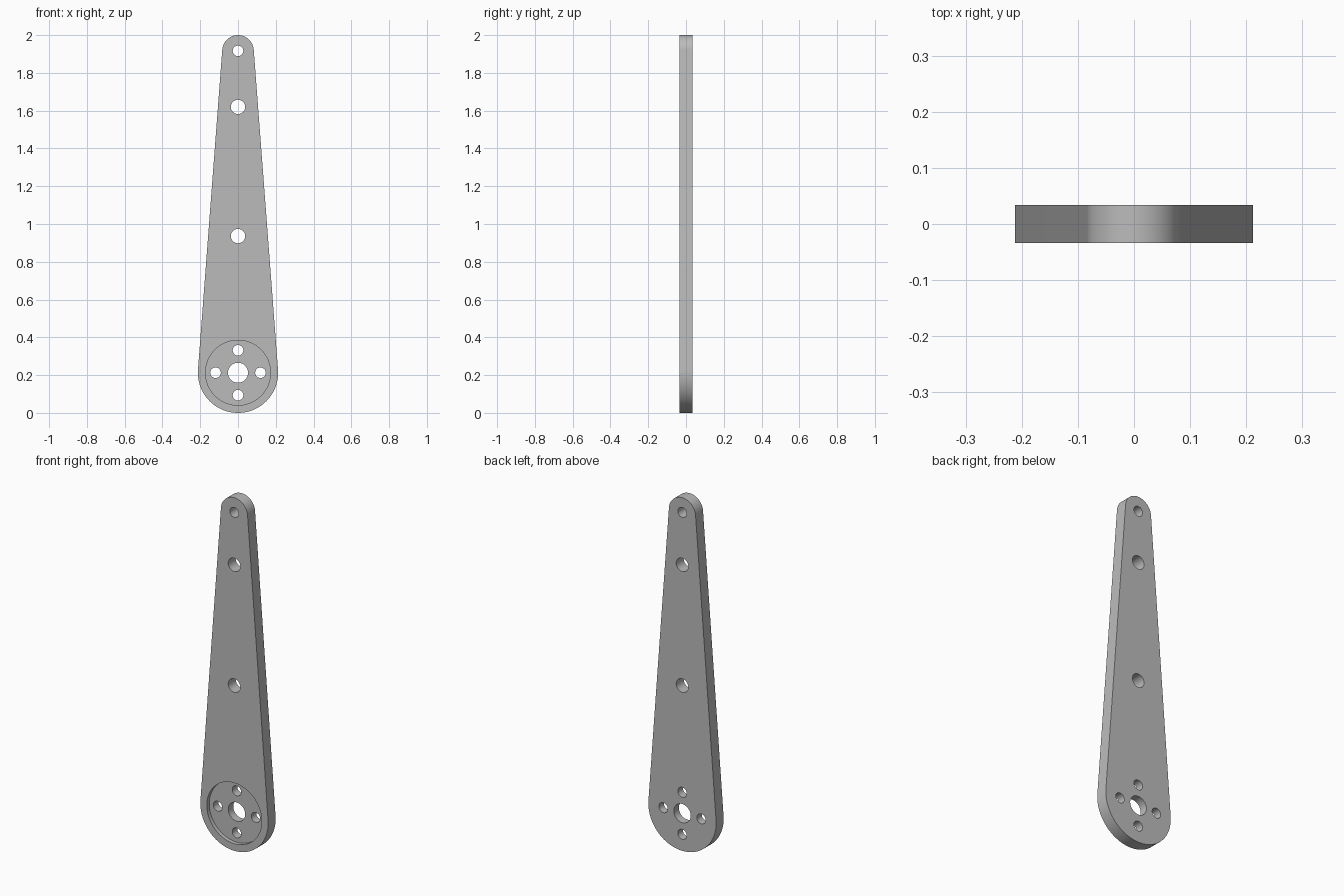
import bpy, bmesh, math

cube = bpy.data.objects.get("Cube")
if cube:
    bpy.data.objects.remove(cube, do_unlink=True)

HALF = 0.0335                      # half the plate thickness
BIG_R, TIP_R = 0.2125, 0.0835      # end radii
BIG_Z, TIP_Z = BIG_R, 2 - TIP_R    # end centres
RECESS_DEPTH = 0.022


def arc(z, radius, start, end, steps):
    return [(radius * math.cos(start + (end - start) * i / steps),
             z + radius * math.sin(start + (end - start) * i / steps))
            for i in range(steps + 1)]


def prism(name, outline, y0, y1):
    """Extrude an x-z outline from y0 to y1."""
    bm = bmesh.new()
    face = bm.faces.new([bm.verts.new((x, y0, z)) for x, z in outline])
    new = bmesh.ops.extrude_face_region(bm, geom=[face])["geom"]
    moved = [v for v in new if isinstance(v, bmesh.types.BMVert)]
    bmesh.ops.translate(bm, verts=moved, vec=(0, y1 - y0, 0))
    bmesh.ops.recalc_face_normals(bm, faces=bm.faces)
    mesh = bpy.data.meshes.new(name)
    bm.to_mesh(mesh)
    bm.free()
    obj = bpy.data.objects.new(name, mesh)
    bpy.context.collection.objects.link(obj)
    return obj


def cut(target, x, z, radius, y0=-0.1, y1=0.1, steps=48):
    """Cut a round hole or pocket along y."""
    circle = [(px + x, pz) for px, pz in arc(z, radius, 0, math.tau, steps)[:-1]]
    cutter = prism("cutter", circle, y0, y1)
    cutter.hide_render = True
    mod = target.modifiers.new("cut", 'BOOLEAN')
    mod.operation, mod.solver, mod.object = 'DIFFERENCE', 'EXACT', cutter
    bpy.context.view_layer.objects.active = target
    bpy.ops.object.modifier_apply(modifier=mod.name)
    bpy.data.objects.remove(cutter, do_unlink=True)


# Tapered arm: two round ends joined by tangent sides
tilt = math.asin((BIG_R - TIP_R) / (TIP_Z - BIG_Z))
outline = (arc(BIG_Z, BIG_R, math.pi - tilt, math.tau + tilt, 64)
           + arc(TIP_Z, TIP_R, tilt, math.pi - tilt, 48))
arm = prism("lever_arm", outline, -HALF, HALF)

# Round pocket in the front face
cut(arm, 0, BIG_Z, 0.172, -0.1, -HALF + RECESS_DEPTH, 96)

# Hub bore with four screw holes around it
cut(arm, 0, BIG_Z, 0.053)
for i in range(4):
    a = i * math.pi / 2
    cut(arm, 0.119 * math.cos(a), BIG_Z + 0.119 * math.sin(a), 0.028)

# Linkage holes along the arm
for z, radius in ((0.936, 0.038), (1.62, 0.038), (TIP_Z, 0.028)):
    cut(arm, 0, z, radius)

# Plain grey metal
grey = bpy.data.materials.new("grey_metal")
colour = (0.5, 0.5, 0.5, 1)
grey.use_nodes = True
grey.diffuse_color = colour
grey.node_tree.nodes["Principled BSDF"].inputs["Base Color"].default_value = colour
arm.data.materials.clear()
arm.data.materials.append(grey)

# Smooth the round walls, keep the rims sharp
bpy.ops.object.select_all(action='DESELECT')
arm.select_set(True)
bpy.context.view_layer.objects.active = arm
bpy.ops.object.shade_smooth_by_angle(angle=math.radians(30))
